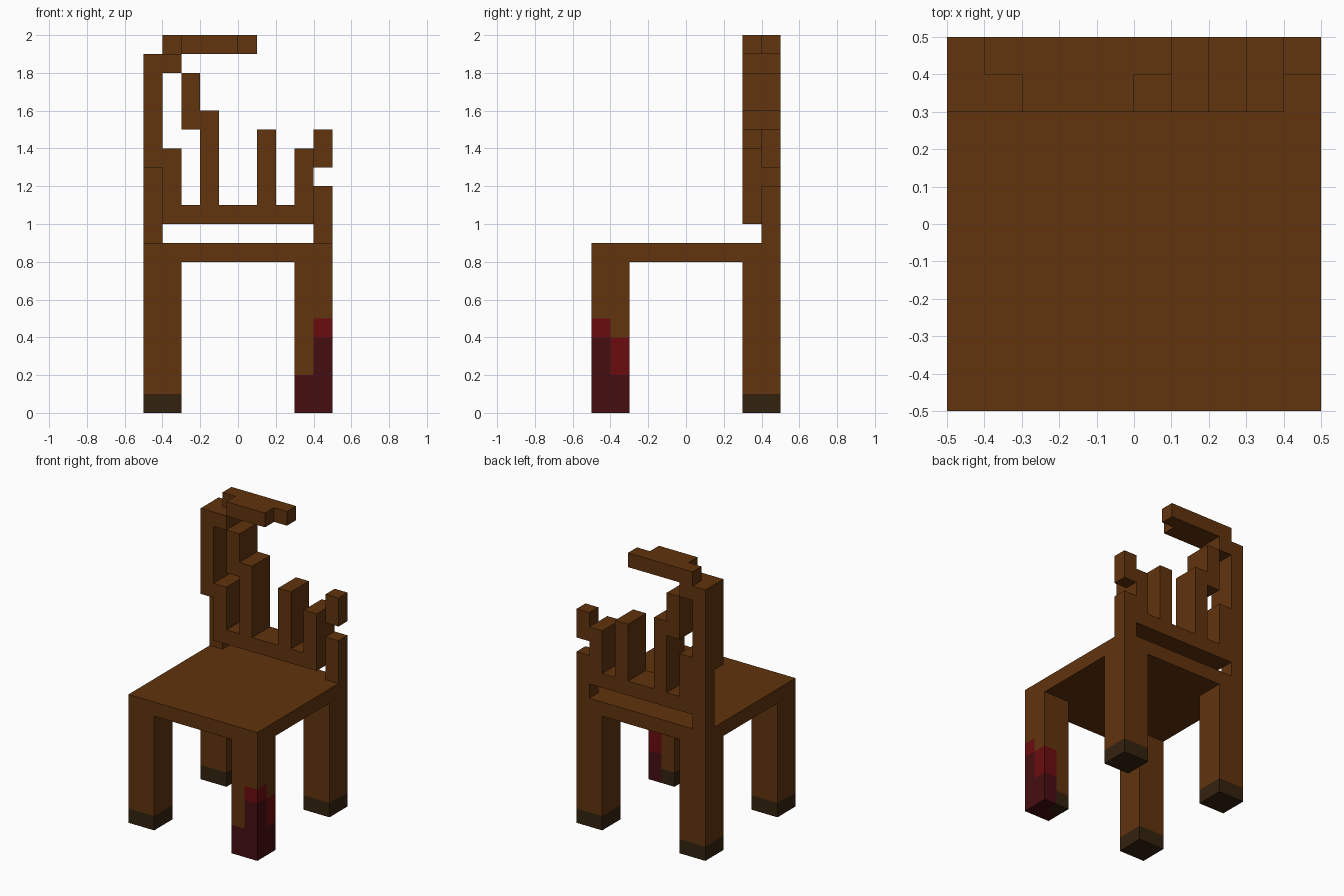
import bpy, bmesh
from mathutils import Vector

if "Cube" in bpy.data.objects:
    bpy.data.objects.remove(bpy.data.objects["Cube"])


def srgb(h):
    c = [int(h[i:i + 2], 16) / 255 for i in (0, 2, 4)]
    return [v / 12.92 if v <= 0.04045 else ((v + 0.055) / 1.055) ** 2.4 for v in c] + [1.0]


def material(name, h):
    m = bpy.data.materials.new(name)
    m.diffuse_color = srgb(h)
    m.use_nodes = True
    m.node_tree.nodes["Principled BSDF"].inputs["Base Color"].default_value = m.diffuse_color
    return m


WOOD = material("brown wood", "61330D")
FOOT = material("dark foot", "34220F")
DRIED = material("dark red stain", "450D10")
FRESH = material("bright red stain", "6B0C0F")


def prism(name, outline, axis, lo, hi, cuts=(), rule=None, mats=(WOOD,)):
    """Extrude a 2D outline along an axis, cut it by planes, colour faces by a rule."""
    place = {"x": lambda a, b, t: (t, a, b),
             "y": lambda a, b, t: (a, t, b),
             "z": lambda a, b, t: (a, b, t)}[axis]
    bm = bmesh.new()
    face = bm.faces.new([bm.verts.new(place(a, b, lo)) for a, b in outline])
    ext = bmesh.ops.extrude_face_region(bm, geom=[face], use_keep_orig=True)
    moved = [g for g in ext["geom"] if isinstance(g, bmesh.types.BMVert)]
    bmesh.ops.translate(bm, verts=moved, vec=Vector(place(0, 0, hi - lo)))
    for i, at in cuts:
        co, no = Vector(), Vector()
        co[i], no[i] = at, 1
        bmesh.ops.bisect_plane(bm, geom=bm.verts[:] + bm.edges[:] + bm.faces[:],
                               plane_co=co, plane_no=no)
    bmesh.ops.recalc_face_normals(bm, faces=bm.faces)
    if rule:
        for f in bm.faces:
            f.material_index = rule(f.calc_center_median())
    mesh = bpy.data.meshes.new(name)
    bm.to_mesh(mesh)
    bm.free()
    for m in mats:
        mesh.materials.append(m)
    bpy.context.collection.objects.link(bpy.data.objects.new(name, mesh))


def box(name, x0, x1, y0, y1, z0, z1, **kw):
    prism(name, [(x0, y0), (x1, y0), (x1, y1), (x0, y1)], "z", z0, z1, **kw)


# Seat
box("seat", -0.5, 0.5, -0.5, 0.5, 0.8, 0.9)

# Plain legs with dark feet
for name, x, y in (("front_left_leg", -0.4, -0.4),
                   ("back_left_leg", -0.4, 0.4),
                   ("back_right_leg", 0.4, 0.4)):
    box(name, x - 0.1, x + 0.1, y - 0.1, y + 0.1, 0, 0.8, cuts=[(2, 0.1)],
        rule=lambda c: int(c.z < 0.1), mats=(WOOD, FOOT))


# Stained leg: each quarter column has its own stain heights
def stain(c):
    outer, front = c.x > 0.4, c.y < -0.4
    if outer or front:
        dark = 0.4 if outer and front else 0.2
        bright = 0.5 if outer and front else 0.4 if outer else 0.2
        return 2 if c.z < dark else 3 if c.z < bright else 0
    return int(c.z < 0.1)


box("front_right_leg", 0.3, 0.5, -0.5, -0.3, 0, 0.8,
    cuts=[(0, 0.4), (1, -0.4)] + [(2, z / 10) for z in range(1, 6)],
    rule=stain, mats=(WOOD, FOOT, DRIED, FRESH))

# Back posts: the left one thickens upward, the right one is snapped
prism("left_back_post", [(0.4, 0.9), (0.5, 0.9), (0.5, 1.9), (0.3, 1.9), (0.3, 1.3), (0.4, 1.3)],
      "x", -0.5, -0.4)
box("right_back_post", 0.4, 0.5, 0.4, 0.5, 0.9, 1.2)
box("right_post_fragment", 0.4, 0.5, 0.4, 0.5, 1.3, 1.5)

# Lower rail with broken slats
prism("rail_and_slats",
      [(-0.4, 1.0), (0.4, 1.0), (0.4, 1.4), (0.3, 1.4), (0.3, 1.1), (0.2, 1.1), (0.2, 1.5),
       (0.1, 1.5), (0.1, 1.1), (-0.1, 1.1), (-0.1, 1.6), (-0.2, 1.6), (-0.2, 1.8), (-0.3, 1.8),
       (-0.3, 1.5), (-0.2, 1.5), (-0.2, 1.1), (-0.3, 1.1), (-0.3, 1.4), (-0.4, 1.4)],
      "y", 0.3, 0.5)

# Broken top rail and the block joining it to the left post
box("top_rail_joint", -0.4, -0.3, 0.3, 0.5, 1.8, 1.9)
prism("top_rail",
      [(-0.4, 0.4), (-0.3, 0.4), (-0.3, 0.3), (0, 0.3), (0, 0.4), (0.1, 0.4), (0.1, 0.5), (-0.4, 0.5)],
      "z", 1.9, 2.0)
